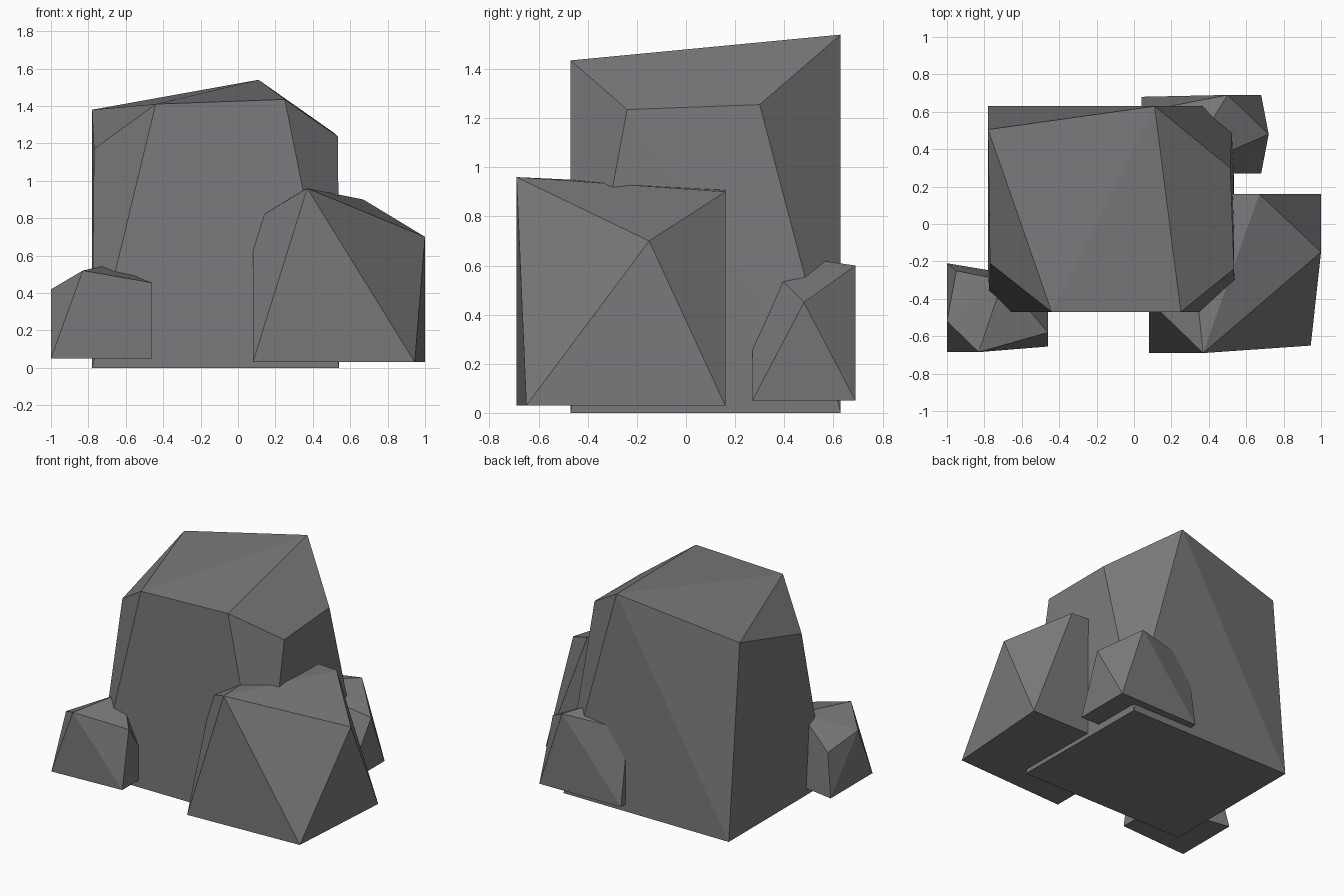
import bpy
import bmesh

# Remove the default cube only
cube = bpy.data.objects.get("Cube")
if cube:
    bpy.data.objects.remove(cube, do_unlink=True)

# One stone colour
stone = bpy.data.materials.new("grey_stone")
stone.use_nodes = True
colour = (0.2, 0.193, 0.2, 1.0)
stone.diffuse_color = colour
stone.node_tree.nodes["Principled BSDF"].inputs["Base Color"].default_value = colour


def rock(name, base_z, base, crown):
    """Flat-faced boulder: the convex hull of a flat base and a few crown corners."""
    bm = bmesh.new()
    for x, y in base:
        bm.verts.new((x, y, base_z))
    for corner in crown:
        bm.verts.new(corner)
    bmesh.ops.convex_hull(bm, input=bm.verts[:])
    bmesh.ops.dissolve_limit(bm, angle_limit=0.01, verts=bm.verts[:], edges=bm.edges[:])
    bmesh.ops.recalc_face_normals(bm, faces=bm.faces[:])
    mesh = bpy.data.meshes.new(name)
    bm.to_mesh(mesh)
    bm.free()
    mesh.materials.append(stone)
    obj = bpy.data.objects.new(name, mesh)
    bpy.context.collection.objects.link(obj)
    return obj


# Tall central boulder
rock("main_boulder", 0.0,
     [(-0.78, -0.47), (0.54, -0.47), (0.53, 0.63), (-0.78, 0.63)],
     [(-0.44, -0.47, 1.41), (0.25, -0.47, 1.435), (0.535, -0.24, 1.235),
      (0.515, 0.30, 1.255), (0.11, 0.63, 1.54), (-0.78, 0.505, 1.38),
      (-0.77, -0.21, 1.17)])

# Large boulder at the front, on the +x side
rock("front_left_boulder", 0.03,
     [(0.08, -0.69), (0.945, -0.65), (1.0, 0.16), (0.08, 0.16)],
     [(0.37, -0.69, 0.96), (1.0, -0.15, 0.70), (0.67, 0.16, 0.90),
      (0.28, 0.16, 0.92), (0.08, -0.41, 0.785)])

# Small stone at the front, on the -x side
rock("front_right_stone", 0.05,
     [(-1.0, -0.685), (-0.46, -0.655), (-0.46, -0.30), (-1.0, -0.21)],
     [(-0.83, -0.685, 0.52), (-1.0, -0.52, 0.42), (-0.46, -0.58, 0.455),
      (-0.95, -0.25, 0.35), (-0.70, -0.30, 0.55)])

# Small stone at the back, on the +x side
rock("back_left_stone", 0.05,
     [(0.04, 0.27), (0.68, 0.27), (0.68, 0.69), (0.04, 0.68)],
     [(0.50, 0.69, 0.60), (0.72, 0.48, 0.45), (0.24, 0.27, 0.66),
      (0.04, 0.60, 0.57)])
